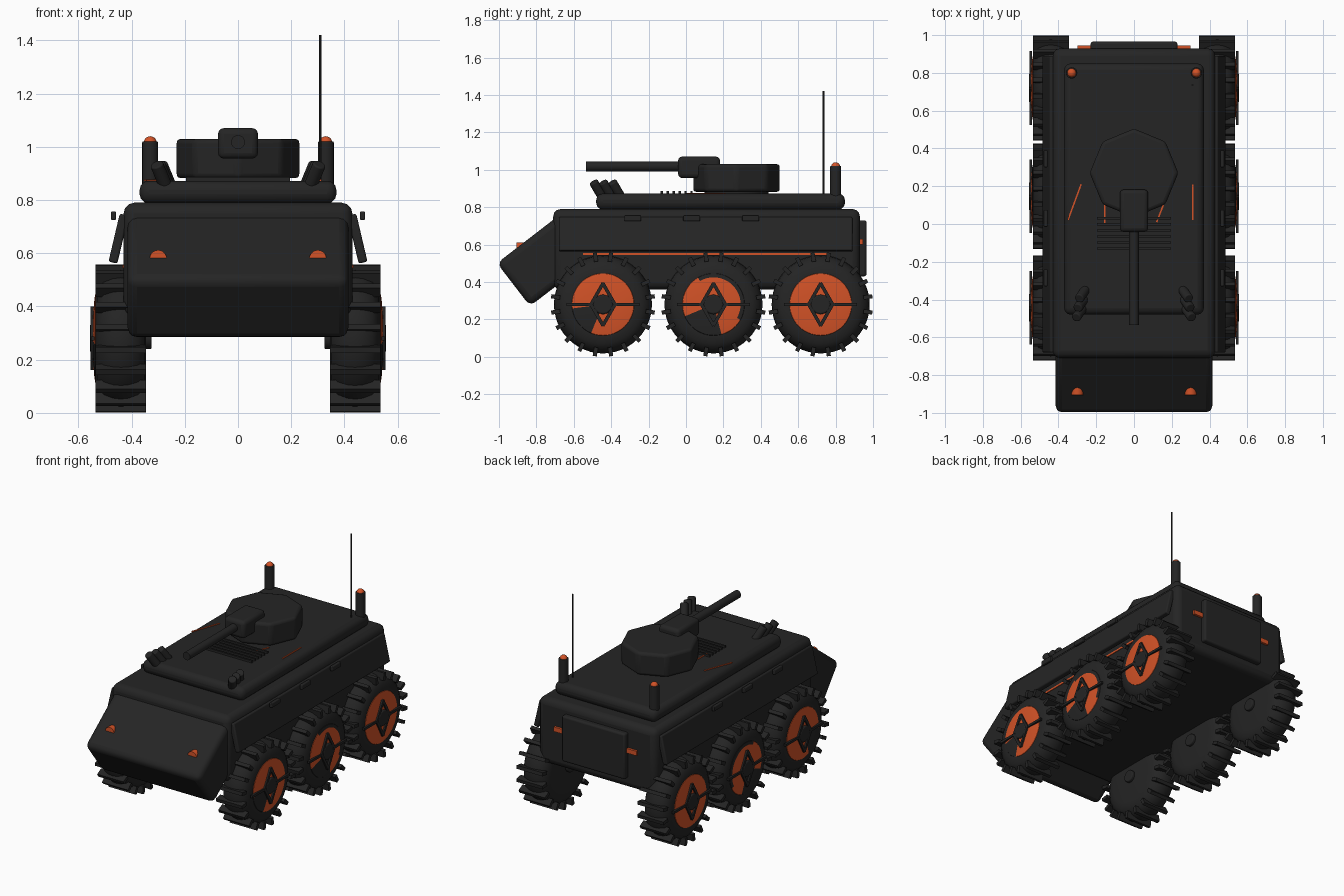
import bpy, bmesh, math
from mathutils import Vector

if "Cube" in bpy.data.objects:
    bpy.data.objects.remove(bpy.data.objects["Cube"], do_unlink=True)


def material(name, rgb):
    m = bpy.data.materials.new(name)
    m.use_nodes = True
    m.diffuse_color = (*rgb, 1)
    m.node_tree.nodes["Principled BSDF"].inputs["Base Color"].default_value = (*rgb, 1)
    return m


DARK = material("charcoal", (0.018, 0.018, 0.018))
ORANGE = material("orange", (0.65, 0.085, 0.02))


def finish(ob, name, mat, bevel=0.0, segments=3):
    ob.name = name
    ob.data.materials.append(mat)
    if bevel:
        mod = ob.modifiers.new("bevel", "BEVEL")
        mod.width, mod.segments = bevel, segments
        mod.limit_method = "ANGLE"
    bpy.ops.object.shade_smooth_by_angle(angle=math.radians(35))
    return ob


def box(name, loc, size, mat=DARK, rot=(0, 0, 0), bevel=0.0):
    bpy.ops.mesh.primitive_cube_add(size=1, location=loc, rotation=rot)
    ob = bpy.context.object
    ob.scale = size
    bpy.ops.object.transform_apply(location=False, rotation=False, scale=True)
    return finish(ob, name, mat, bevel)


def rod(name, start, end, radius, mat=DARK, sides=20, bevel=0.0):
    a, b = Vector(start), Vector(end)
    bpy.ops.mesh.primitive_cylinder_add(vertices=sides, radius=radius, depth=(b - a).length,
                                        location=(a + b) / 2)
    ob = bpy.context.object
    ob.rotation_euler = (b - a).to_track_quat("Z", "Y").to_euler()
    return finish(ob, name, mat, bevel)


def lathe(name, profile, centre, side, mat, steps=48):
    """Spin (x, radius) points about the axle; side mirrors it."""
    bm = bmesh.new()
    verts = [bm.verts.new((side * x, 0, r)) for x, r in profile]
    edges = [bm.edges.new(p) for p in zip(verts, verts[1:])]
    bmesh.ops.spin(bm, geom=verts + edges, cent=(0, 0, 0), axis=(1, 0, 0),
                   angle=math.tau, steps=steps)
    bmesh.ops.remove_doubles(bm, verts=bm.verts, dist=0.0002)
    bmesh.ops.recalc_face_normals(bm, faces=bm.faces)
    mesh = bpy.data.meshes.new(name)
    bm.to_mesh(mesh)
    bm.free()
    ob = bpy.data.objects.new(name, mesh)
    ob.location = centre
    bpy.context.collection.objects.link(ob)
    bpy.ops.object.select_all(action="DESELECT")
    ob.select_set(True)
    bpy.context.view_layer.objects.active = ob
    return finish(ob, name, mat)


# Hull, sloped nose and raised deck
box("hull", (0, 0.11, 0.575), (0.86, 1.64, 0.43), bevel=0.04)
box("nose", (0, -0.744, 0.523), (0.83, 0.45, 0.29), rot=(0.656, 0, 0), bevel=0.035)
box("deck", (0, 0.185, 0.83), (0.74, 1.33, 0.085), bevel=0.035)
box("rear_door", (0, 0.94, 0.58), (0.46, 0.05, 0.3), bevel=0.012)

# Turret and gun
rod("turret_ring", (0, 0.27, 0.86), (0, 0.27, 0.89), 0.17, sides=32)
turret = rod("turret", (0, 0.27, 0.882), (0, 0.27, 1.03), 0.235, sides=8, bevel=0.018)
box("gun_mantlet", (0, 0.07, 1.013), (0.15, 0.225, 0.115), bevel=0.022)
rod("gun_barrel", (0, -0.535, 1.018), (0, 0, 1.018), 0.026)

# Engine grille
for i in range(6):
    box("grille_slat", (0, 0.03 - 0.032 * i, 0.877), (0.39, 0.012, 0.018))

# Orange deck lines
for a, b in (((-0.35, 0.02), (-0.28, 0.21)), ((0.31, 0.02), (0.31, 0.21)),
             ((-0.155, 0), (-0.155, 0.1)), ((0.12, 0.01), (0.155, 0.1))):
    d = Vector(b) - Vector(a)
    mid = (Vector(a) + Vector(b)) / 2
    box("deck_line", (mid.x, mid.y, 0.874), (0.008, d.length, 0.006), ORANGE,
        rot=(0, 0, math.atan2(-d.x, d.y)))

# Antenna
rod("antenna", (0.31, 0.735, 0.85), (0.31, 0.735, 1.42), 0.005, sides=10)

WHEELS = (("front", -0.444), ("middle", 0.147), ("rear", 0.72))
TYRE = ((0.345, 0), (0.345, 0.17), (0.352, 0.21), (0.375, 0.243), (0.41, 0.258), (0.44, 0.262),
        (0.47, 0.258), (0.505, 0.243), (0.528, 0.21), (0.535, 0.17), (0.535, 0))
RIM = ((0.53, 0.17), (0.537, 0.165), (0.54, 0.145), (0.543, 0.11), (0.546, 0.06), (0.546, 0))


def painted_dark(which, y, z):
    """Worn parts of the wheel rims."""
    angle, r = math.degrees(math.atan2(z, y)) % 360, math.hypot(y, z)
    if which == "front":
        return 185 < angle < 250
    if which == "middle":
        return 205 < angle < 285 or (r > 0.14 and (angle < 120 or angle > 330))
    return False


def add_wheel(which, y, s, side):
    centre = Vector((0, y, 0.28))
    label = f"{which}_{side}"
    lathe(label + "_tyre", TYRE, centre, s, DARK)
    rim = lathe(label + "_rim", RIM, centre, s, ORANGE)
    rim.data.materials.append(DARK)
    for f in rim.data.polygons:
        f.material_index = int(painted_dark(which, f.center.y, f.center.z))
    # Tread lugs
    for i in range(20):
        a = math.tau * (i + 0.5) / 20
        box(label + "_lug", (s * 0.44, y - 0.256 * math.sin(a), 0.28 + 0.256 * math.cos(a)),
            (0.19, 0.022, 0.048), rot=(a, 0, 0))
    # Hub, spokes and diamond frame
    rod(label + "_hub", centre + Vector((s * 0.53, 0, 0)), centre + Vector((s * 0.557, 0, 0)),
        0.053, sides=12, bevel=0.008)
    rod(label + "_axle_cap", centre + Vector((s * 0.325, 0, 0)),
        centre + Vector((s * 0.35, 0, 0)), 0.04, sides=16, bevel=0.006)
    for k in (-1, 1):
        box(label + "_spoke", centre + Vector((s * 0.546, k * 0.13, 0)), (0.014, 0.13, 0.016))
        for m in (-1, 1):
            box(label + "_frame_bar", centre + Vector((s * 0.548, k * 0.032, m * 0.056)),
                (0.014, 0.018, 0.135), rot=(k * m * math.atan2(0.064, 0.112), 0, 0))


# Parts repeated on both sides
for s, side in ((-1, "right"), (1, "left")):
    for which, y in WHEELS:
        add_wheel(which, y, s, side)
    box(side + "_side_panel", (s * 0.449, 0.105, 0.655), (0.034, 1.57, 0.185),
        rot=(0, -s * 0.23, 0), bevel=0.008)
    for y in (-0.285, 0.03, 0.345):
        box(side + "_panel_latch", (s * 0.468, y, 0.741), (0.02, 0.09, 0.032), bevel=0.005)
    box(side + "_stripe", (s * 0.43, 0.1, 0.55), (0.009, 1.3, 0.012), ORANGE)
    rod(side + "_headlight", (s * 0.3, -0.8, 0.58), (s * 0.3, -0.905, 0.58), 0.032, ORANGE)
    box(side + "_tail_light", (s * 0.265, 0.93, 0.615), (0.07, 0.03, 0.03), ORANGE)
    # Beacon post with an orange dome
    rod(side + "_beacon_post", (s * 0.33, 0.8, 0.83), (s * 0.33, 0.8, 1.02), 0.03, bevel=0.004)
    bpy.ops.mesh.primitive_uv_sphere_add(segments=20, ring_count=10, radius=0.024,
                                         location=(s * 0.33, 0.8, 1.016))
    finish(bpy.context.object, side + "_beacon_lamp", ORANGE)
    # Three smoke launcher tubes
    for i in range(3):
        y = -0.345 - 0.05 * i
        x = s * (0.255 + 0.008 * i)
        rod(side + "_launcher_tube", (x, y, 0.85), (x + s * 0.035, y - 0.05, 0.935), 0.025,
            bevel=0.006)
